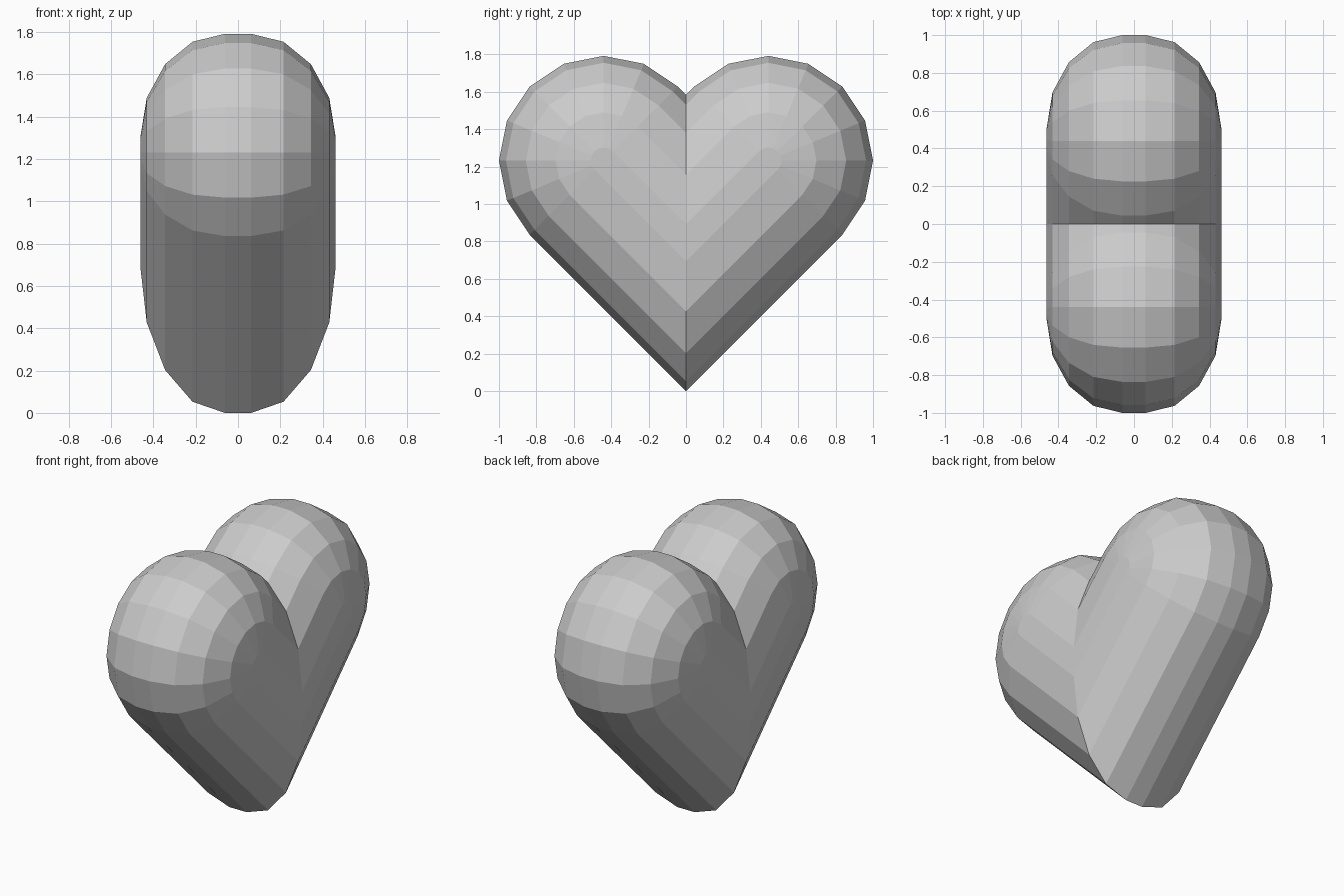
import bpy, bmesh
from math import sin, cos, radians, sqrt

if "Cube" in bpy.data.objects:
    bpy.data.objects.remove(bpy.data.objects["Cube"])

LOBE_Y, RADIUS = 0.44, 0.56
MID_Z = RADIUS * sqrt(2)          # where the two 45 degree limbs' axes meet
LOBE_Z = MID_Z + LOBE_Y


def half_outline(r):
    """Half heart (y >= 0) inset to limb radius r: tip, round lobe, cleft."""
    pts = [(0, MID_Z - r * sqrt(2))]
    for i in range(9):
        a = radians(-45 + 22.5 * i)
        pts.append((LOBE_Y + r * cos(a), LOBE_Z + r * sin(a)))
    pts.append((0, MID_Z + r * sqrt(2)))
    return pts


# Rounded edge section: (x, radius) pairs across the thickness
quarter = [(0.062 + 0.4 * sin(radians(22.5 * i)),
            0.07 + 0.49 * cos(radians(22.5 * i))) for i in range(5)]
section = [(-x, r) for x, r in reversed(quarter)] + quarter

# Stack the outlines into a half heart
bm = bmesh.new()
rings = [[bm.verts.new((x, y, z)) for y, z in half_outline(r)] for x, r in section]
for a, b in zip(rings, rings[1:]):
    for i in range(len(a) - 1):
        bm.faces.new((a[i], b[i], b[i + 1], a[i + 1]))

# Flat sides
bm.faces.new(rings[0])
bm.faces.new(rings[-1])
bmesh.ops.recalc_face_normals(bm, faces=bm.faces[:])
if max(bm.faces, key=lambda f: f.calc_center_median().x).normal.x < 0:
    bmesh.ops.reverse_faces(bm, faces=bm.faces[:])

mesh = bpy.data.meshes.new("heart")
bm.to_mesh(mesh)
bm.free()
heart = bpy.data.objects.new("heart", mesh)
bpy.context.collection.objects.link(heart)

# Mirror to complete the heart
mirror = heart.modifiers.new("mirror", 'MIRROR')
mirror.use_axis = (False, True, False)
mirror.use_clip = True
